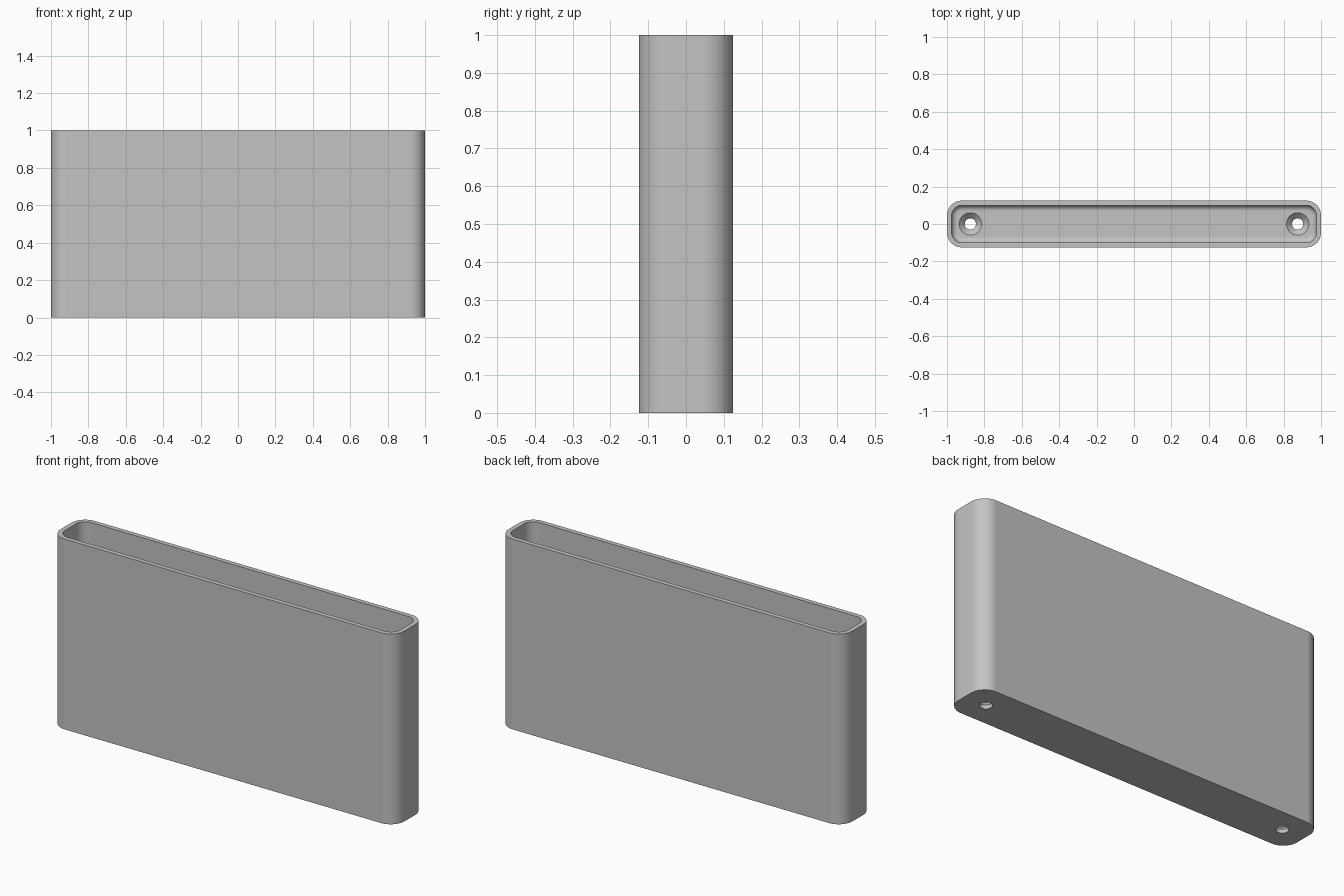
import bpy
import bmesh
from math import cos, sin, pi, radians

cube = bpy.data.objects.get("Cube")
if cube:
    bpy.data.objects.remove(cube, do_unlink=True)

HALF_X, HALF_Y, HEIGHT = 1.0, 0.125, 1.0
CORNER, WALL, FLOOR, FILLET = 0.08, 0.025, 0.05, 0.03
HOLE_X, HOLE_R, SINK_R, SINK_Z = 0.875, 0.03, 0.06, 0.02
CORNER_STEPS, FILLET_STEPS, HOLE_STEPS = 12, 8, 40

bm = bmesh.new()


def close_loop(points):
    verts = [bm.verts.new(p) for p in points]
    for a, b in zip(verts, verts[1:] + verts[:1]):
        bm.edges.new((a, b))
    return verts


def rounded_loop(inset, z):
    """Rounded rectangle, moved inwards from the outer outline."""
    r = CORNER - inset
    points = []
    for q, (sx, sy) in enumerate([(1, 1), (-1, 1), (-1, -1), (1, -1)]):
        for i in range(CORNER_STEPS + 1):
            a = (q + i / CORNER_STEPS) * pi / 2
            points.append((sx * (HALF_X - CORNER) + r * cos(a),
                           sy * (HALF_Y - CORNER) + r * sin(a), z))
    return close_loop(points)


def circle_loop(x, r, z):
    angles = [2 * pi * i / HOLE_STEPS for i in range(HOLE_STEPS)]
    return close_loop([(x + r * cos(a), r * sin(a), z) for a in angles])


def skin(loops):
    for low, high in zip(loops, loops[1:]):
        n = len(low)
        for i in range(n):
            j = (i + 1) % n
            bm.faces.new((low[i], low[j], high[j], high[i]))


def fill(loops):
    """Flat face bounded by an outline with holes."""
    edges = [bm.edges.get((a, b)) for loop in loops
             for a, b in zip(loop, loop[1:] + loop[:1])]
    bmesh.ops.triangle_fill(bm, edges=edges, use_beauty=True)


# Outer wall, rim, inner wall and the fillet down to the floor
shell = [rounded_loop(0, 0), rounded_loop(0, HEIGHT), rounded_loop(WALL, HEIGHT)]
for i in range(FILLET_STEPS + 1):
    a = i / FILLET_STEPS * pi / 2
    shell.append(rounded_loop(WALL + FILLET * (1 - cos(a)),
                              FLOOR + FILLET * (1 - sin(a))))
skin(shell)

# Countersunk screw holes
holes = []
for side in (-1, 1):
    x = side * HOLE_X
    hole = [circle_loop(x, HOLE_R, 0), circle_loop(x, HOLE_R, SINK_Z),
            circle_loop(x, SINK_R, FLOOR)]
    skin(hole)
    holes.append(hole)

# Underside and floor
fill([shell[0]] + [h[0] for h in holes])
fill([shell[-1]] + [h[-1] for h in holes])
bmesh.ops.recalc_face_normals(bm, faces=bm.faces)

mesh = bpy.data.meshes.new("holder_body")
bm.to_mesh(mesh)
bm.free()
body = bpy.data.objects.new("holder_body", mesh)
bpy.context.collection.objects.link(body)

# Plain grey material
grey = bpy.data.materials.new("plain_grey")
grey.use_nodes = True
colour = (0.55, 0.55, 0.55, 1)
grey.diffuse_color = colour
grey.node_tree.nodes["Principled BSDF"].inputs["Base Color"].default_value = colour
mesh.materials.append(grey)

# Smooth rounded corners with crisp edges
bpy.ops.object.select_all(action='DESELECT')
body.select_set(True)
bpy.context.view_layer.objects.active = body
bpy.ops.object.shade_smooth_by_angle(angle=radians(30))
weighted = body.modifiers.new("even_shading", 'WEIGHTED_NORMAL')
weighted.keep_sharp = True
